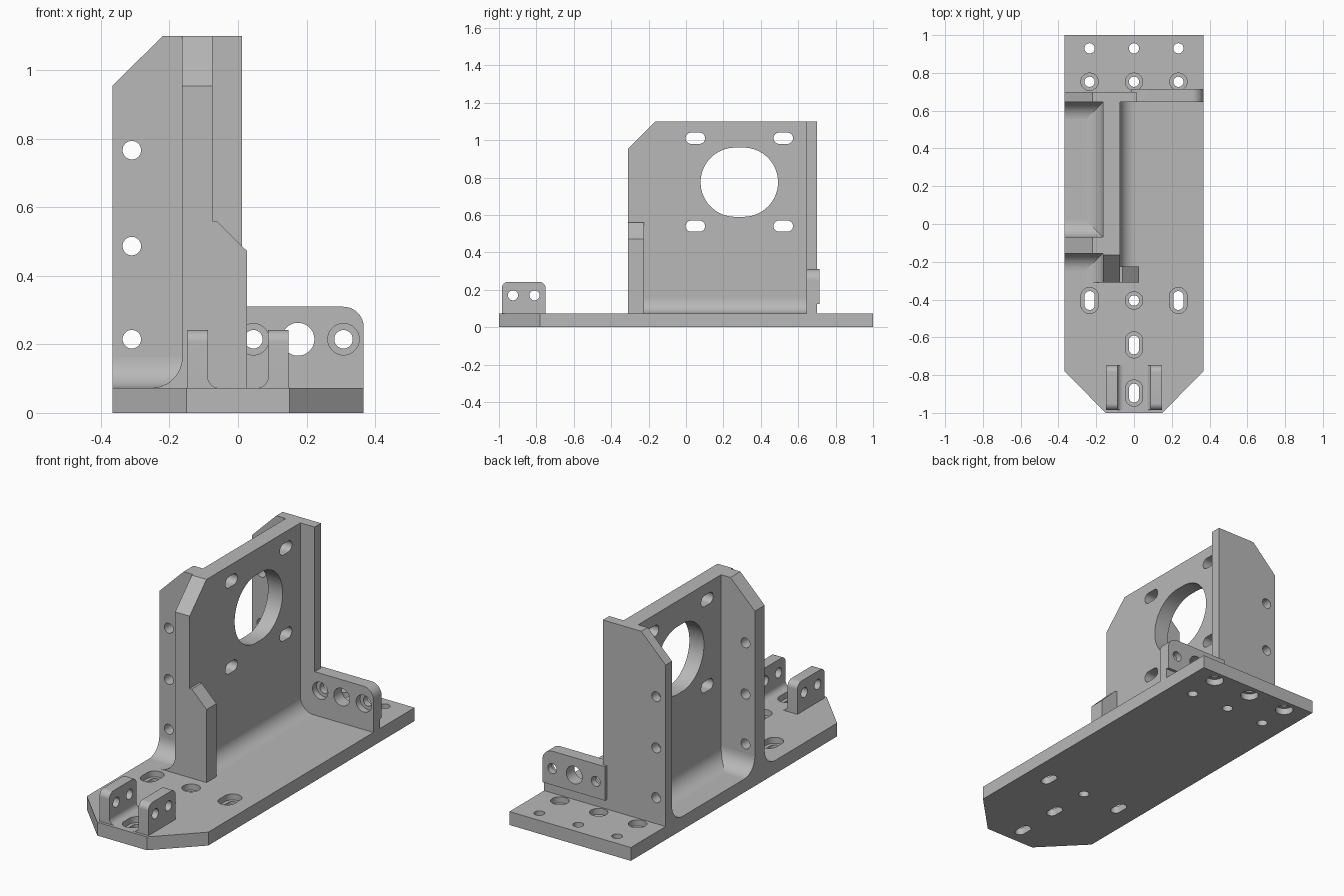
import bpy, bmesh, math

cube = bpy.data.objects.get("Cube")
if cube:
    bpy.data.objects.remove(cube, do_unlink=True)

grey = bpy.data.materials.new("machined_grey")
grey.use_nodes = True
grey.diffuse_color = (0.48, 0.48, 0.48, 1)
grey.node_tree.nodes["Principled BSDF"].inputs["Base Color"].default_value = grey.diffuse_color

PLACE = {
    "x": lambda a, b, t: (t, a, b),
    "y": lambda a, b, t: (a, t, b),
    "z": lambda a, b, t: (a, b, t),
}


def prism(name, axis, profile, start, end):
    """Extrude a 2D outline along one axis."""
    bm = bmesh.new()
    lo, hi = [[bm.verts.new(PLACE[axis](a, b, t)) for a, b in profile] for t in (start, end)]
    bm.faces.new(lo)
    bm.faces.new(hi[::-1])
    n = len(profile)
    for i in range(n):
        j = (i + 1) % n
        bm.faces.new((lo[i], hi[i], hi[j], lo[j]))
    bmesh.ops.recalc_face_normals(bm, faces=bm.faces)
    mesh = bpy.data.meshes.new(name)
    bm.to_mesh(mesh)
    bm.free()
    mesh.materials.append(grey)
    ob = bpy.data.objects.new(name, mesh)
    bpy.context.collection.objects.link(ob)
    return ob


def arc(u, v, r, a0, a1, n=12):
    return [(u + r * math.cos(math.radians(a0 + (a1 - a0) * i / n)),
             v + r * math.sin(math.radians(a0 + (a1 - a0) * i / n))) for i in range(n + 1)]


def slot(u, v, r, du=0, dv=0, n=40):
    """Circle outline, stretched by du or dv into a slot."""
    pts = []
    for i in range(n):
        a = 2 * math.pi * (i + 0.5) / n
        c, s = math.cos(a), math.sin(a)
        pts.append((u + r * c + math.copysign(du, c), v + r * s + math.copysign(dv, s)))
    return pts


def fillet(name, axis, u, side, r, start, end):
    """Concave fillet between the base top and a wall at u."""
    curve = arc(u + side * r, FLOOR + r, r, 270, 180 if side > 0 else 360)
    prism(name, axis, [(u, FLOOR)] + curve, start, end)


def cut(target, axis, profile, start, end):
    cutter = prism("hole_cutter", axis, profile, start, end)
    cutter.hide_render = True
    mod = target.modifiers.new("hole", "BOOLEAN")
    mod.operation = "DIFFERENCE"
    mod.solver = "EXACT"
    mod.object = cutter
    bpy.context.view_layer.objects.active = target
    bpy.ops.object.modifier_apply(modifier=mod.name)
    bpy.data.objects.remove(cutter, do_unlink=True)


W, FLOOR, TOP = 0.367, 0.073, 1.10
WEB0, WEB1 = -0.163, -0.075
HOLE, BORE = 0.027, 0.046
Y0, Y1 = 0.645, 0.70

# Base plate with chamfered front corners
base = prism("base_plate", "z", [(-W, 1), (-W, -0.78), (-0.15, -1), (0.15, -1), (W, -0.78), (W, 1)], 0, FLOOR)
for x in (-0.235, 0, 0.235):
    # rear rows: one bored from below, one from above
    for y, z0, z1 in ((0.93, -0.1, 0.035), (0.753, 0.04, 0.2)):
        cut(base, "z", slot(x, y, HOLE), -0.1, 0.2)
        cut(base, "z", slot(x, y, BORE), z0, z1)
for x, y, stretch in ((-0.235, -0.405, 0.023), (0.235, -0.405, 0.023), (0, -0.405, 0),
                      (0, -0.64, 0.023), (0, -0.895, 0.023)):
    cut(base, "z", slot(x, y, HOLE, dv=stretch), -0.1, 0.2)
    cut(base, "z", slot(x, y, BORE, dv=stretch), 0.04, 0.2)

# Upright web with motor opening and four slots
web = prism("web_wall", "x", [(-0.31, FLOOR), (-0.31, 0.955), (-0.165, TOP), (Y1, TOP), (Y1, FLOOR)], WEB0, WEB1)
cut(web, "x", slot(0.285, 0.775, 0.185, du=0.022, n=72), -0.3, 0.1)
for y in (0.05, 0.52):
    for z in (0.54, 1.01):
        cut(web, "x", slot(y, z, 0.03, du=0.022), -0.3, 0.1)

# Front and back flanges with a column of holes
flanges = {}
for name, y0, y1, xr in (("front_flange", -0.155, -0.07, WEB0), ("back_flange", Y0, Y1, 0.012)):
    f = prism(name, "y", [(-W, FLOOR), (-W, 0.955), (-0.22, TOP), (xr, TOP), (xr, FLOOR)], y0, y1)
    for z in (0.215, 0.487, 0.767):
        cut(f, "y", slot(-0.31, z, HOLE), y0 - 0.1, y1 + 0.1)
    flanges[name] = f

# Floor fillets along the web and flanges
fillet("web_fillet_right", "y", WEB0, -1, 0.09, -0.31, Y1)
fillet("web_fillet_left", "y", WEB1, 1, 0.08, -0.225, Y0)
for name, y, side in (("front_flange_outer_fillet", -0.155, -1),
                      ("front_flange_inner_fillet", -0.07, 1),
                      ("back_flange_fillet", Y0, -1)):
    fillet(name, "x", y, side, 0.09, -W, WEB0)

# Short rib at the front of the web
prism("front_rib", "y", [(WEB1, FLOOR), (WEB1, 0.56), (-0.062, 0.56), (0.027, 0.472), (0.027, FLOOR)], -0.31, -0.225)

# Rear bracket, thicker above a small ledge
corner = arc(W - 0.06, 0.25, 0.06, 0, 90)
bracket = prism("rear_bracket", "y", [(-0.012, FLOOR), (W, FLOOR)] + corner + [(-0.012, 0.31)], Y0, Y1)
pad = prism("rear_bracket_pad", "y", [(-0.012, 0.125), (W, 0.125)] + corner + [(-0.012, 0.31)], Y1, 0.715)
for part in (bracket, pad, flanges["back_flange"]):
    cut(part, "y", slot(0.175, 0.215, 0.048), 0.5, 0.9)
    for x in (0.045, 0.308):
        cut(part, "y", slot(x, 0.215, HOLE), 0.5, 0.9)
        cut(part, "y", slot(x, 0.215, BORE), 0.5, 0.68)

# Pair of front lugs with inner fillets
lug_shape = [(-0.985, FLOOR), (-0.75, FLOOR)] + arc(-0.785, 0.207, 0.035, 0, 90) + arc(-0.95, 0.207, 0.035, 90, 180)
for name, side in (("left", 1), ("right", -1)):
    lug = prism(name + "_lug", "x", lug_shape, side * 0.088, side * 0.148)
    for y in (-0.925, -0.81):
        cut(lug, "x", slot(y, 0.17, HOLE), -0.3, 0.3)
    fillet(name + "_lug_fillet", "y", side * 0.088, -side, 0.032, -0.985, -0.75)

# Smooth the rounded surfaces, keep machined edges crisp
bpy.ops.object.select_all(action="DESELECT")
for ob in bpy.context.collection.objects:
    if ob.type == "MESH" and grey.name in ob.data.materials:
        ob.select_set(True)
        bpy.context.view_layer.objects.active = ob
bpy.ops.object.shade_smooth_by_angle(angle=math.radians(30))
